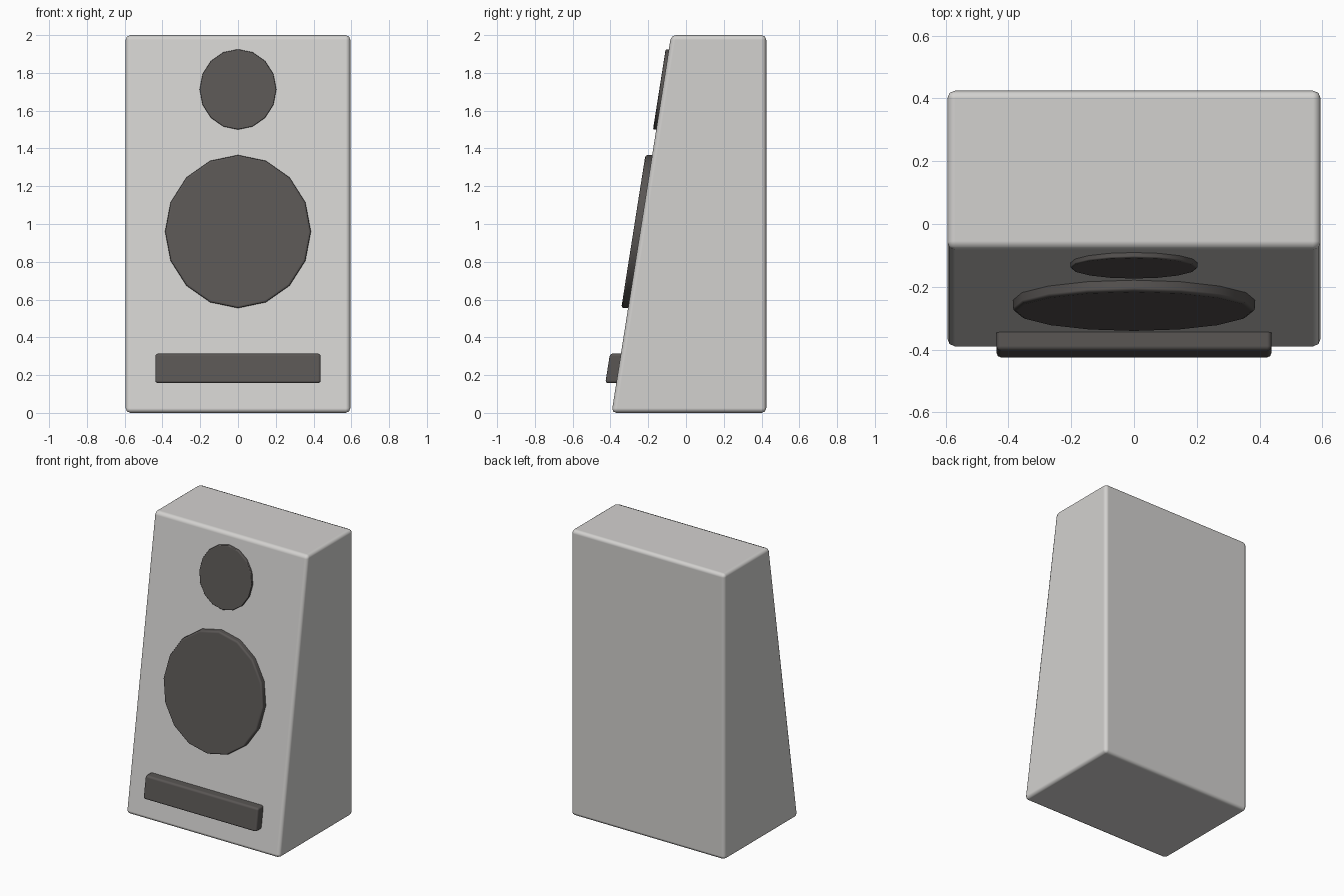
import bpy, bmesh, math

if "Cube" in bpy.data.objects:
    bpy.data.objects.remove(bpy.data.objects["Cube"])

SLOPE = 0.1575          # how far the baffle leans back per unit of height
BASE_Y = -0.394         # baffle position at the floor


def material(name, rgb):
    m = bpy.data.materials.new(name)
    m.diffuse_color = (*rgb, 1)
    m.use_nodes = True
    m.node_tree.nodes["Principled BSDF"].inputs["Base Color"].default_value = m.diffuse_color
    return m


LIGHT = material("light_grey", (0.65, 0.64, 0.625))
DARK = material("dark_grey", (0.10, 0.092, 0.088))


def baffle_y(z):
    return BASE_Y + SLOPE * z


def prism(name, front, back, mat, bevel):
    """Solid between two matching outlines, with softened edges."""
    bm = bmesh.new()
    a = [bm.verts.new(p) for p in front]
    b = [bm.verts.new(p) for p in back]
    n = len(a)
    bm.faces.new(a)
    bm.faces.new(b[::-1])
    for i in range(n):
        j = (i + 1) % n
        bm.faces.new((a[i], b[i], b[j], a[j]))
    bmesh.ops.recalc_face_normals(bm, faces=bm.faces)
    me = bpy.data.meshes.new(name)
    bm.to_mesh(me)
    bm.free()
    me.materials.append(mat)
    ob = bpy.data.objects.new(name, me)
    bpy.context.collection.objects.link(ob)
    bpy.ops.object.select_all(action='DESELECT')
    ob.select_set(True)
    bpy.context.view_layer.objects.active = ob
    bpy.ops.object.shade_smooth_by_angle(angle=math.radians(50))
    mod = ob.modifiers.new("soft_edges", 'BEVEL')
    mod.width = bevel
    mod.segments = 2
    mod.limit_method = 'ANGLE'
    mod.angle_limit = math.radians(40)
    mod.harden_normals = True
    return ob


def on_baffle(name, outline, depth, bevel):
    """Dark plate following the leaning baffle, standing out by depth."""
    front = [(x, baffle_y(z) - depth, z) for x, z in outline]
    back = [(x, baffle_y(z) + 0.04, z) for x, z in outline]
    return prism(name, front, back, DARK, bevel)


def ellipse(cz, rx, rz, n=16):
    return [(rx * math.cos(math.tau * i / n), cz + rz * math.sin(math.tau * i / n))
            for i in range(n)]


def rect(hw, z0, z1):
    return [(-hw, z0), (hw, z0), (hw, z1), (-hw, z1)]


# cabinet with leaning front
box = rect(0.595, 0, 2)
prism("cabinet", [(x, baffle_y(z), z) for x, z in box],
      [(x, 0.425, z) for x, z in box], LIGHT, 0.025)

# drivers and port bar
on_baffle("tweeter", ellipse(1.7125, 0.203, 0.2125), 0.017, 0.006)
on_baffle("woofer", ellipse(0.96, 0.386, 0.405), 0.036, 0.012)
on_baffle("port_bar", rect(0.438, 0.157, 0.314), 0.058, 0.014)
